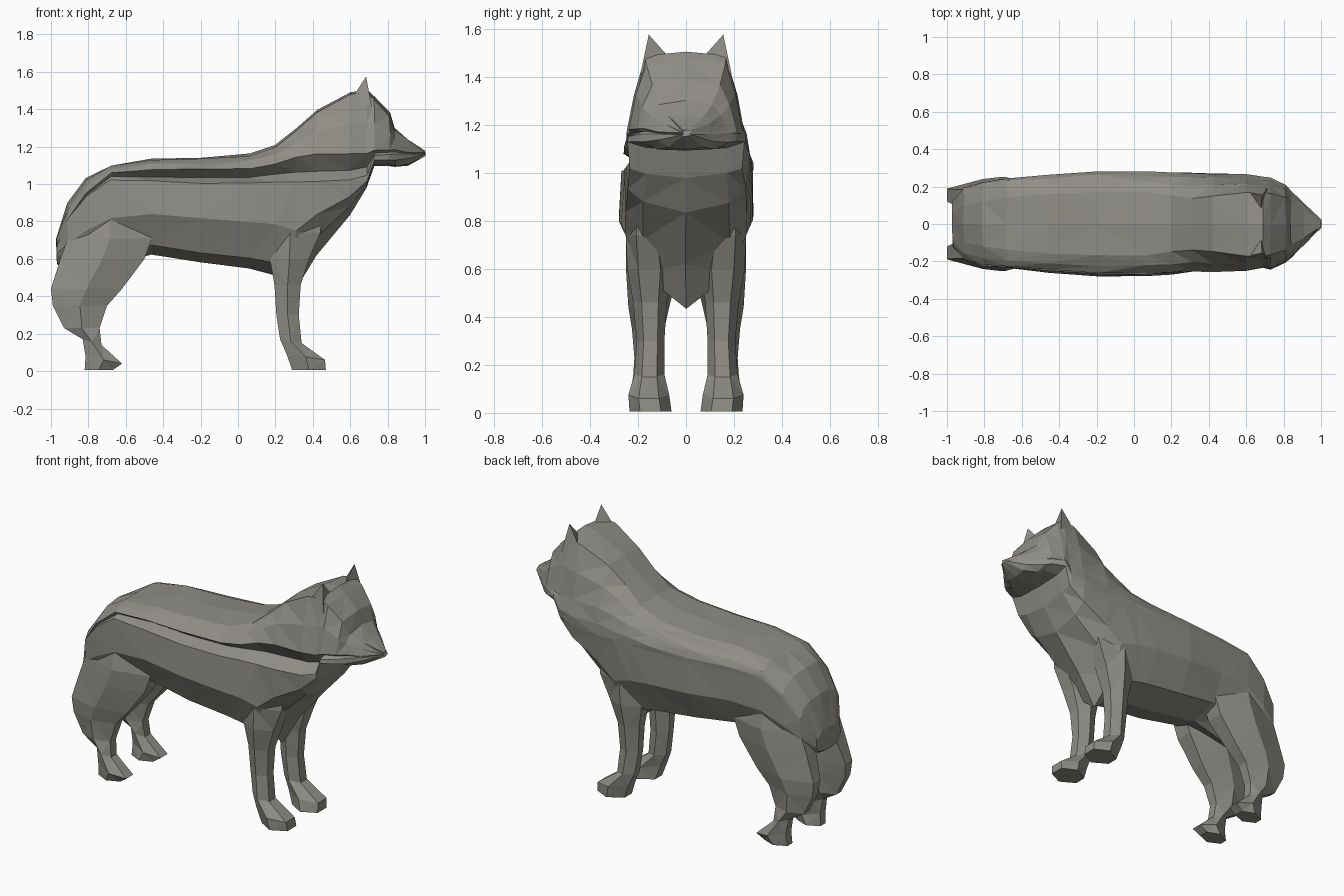
import bpy
import bmesh
import random
from mathutils import Vector

random.seed(4)
default_cube = bpy.data.objects.get("Cube")
if default_cube:
    bpy.data.objects.remove(default_cube)

# Single fur colour
fur = bpy.data.materials.new("warm grey fur")
fur.use_nodes = True
fur.diffuse_color = (0.28, 0.27, 0.24, 1)
fur.node_tree.nodes["Principled BSDF"].inputs["Base Color"].default_value = fur.diffuse_color


def finish(bm, name):
    """Turn a bmesh into a flat shaded, triangulated object."""
    bmesh.ops.recalc_face_normals(bm, faces=bm.faces)
    bmesh.ops.triangulate(bm, faces=bm.faces, quad_method='SHORT_EDGE')
    mesh = bpy.data.meshes.new(name)
    bm.to_mesh(mesh)
    bm.free()
    mesh.materials.append(fur)
    obj = bpy.data.objects.new(name, mesh)
    bpy.context.collection.objects.link(obj)
    return obj


def loft(name, rings, jitter=0.0):
    """Skin a list of closed rings and cap both ends."""
    bm = bmesh.new()
    loops = []
    for ring in rings:
        loop = []
        for point in ring:
            shake = Vector([random.uniform(-jitter, jitter) for _ in range(3)])
            loop.append(bm.verts.new(Vector(point) + shake))
        loops.append(loop)
    count = len(loops[0])
    for low, high in zip(loops, loops[1:]):
        for i in range(count):
            j = (i + 1) % count
            bm.faces.new((low[i], low[j], high[j], high[i]))
    bm.faces.new(loops[0])
    bm.faces.new(loops[-1])
    return finish(bm, name)


def body_ring(x, top, crown, edge, gap, half, bottom):
    """Cross-section with a fold under the mantle on the right side."""
    ledge = edge - gap
    fold = min(gap * 1.2, 0.09)
    mantle = half - min(gap * 0.3, 0.02)
    upper = (top + edge) / 2
    depth = ledge - bottom
    drop = min((top - edge) * 0.12, 0.015)
    # The chest narrows to a keel, the belly stays rounder
    chest = 0.25 < x < 0.7
    flank, lift = (0.93, 0.25) if chest else (0.99, 0.13)

    def side(sign, inset):
        return [
            (x, sign * crown, top - drop),
            (x, sign * (crown * 0.4 + mantle * 0.6), upper),
            (x, sign * mantle, edge),
            (x, sign * (half - inset), edge - gap * 0.6),
            (x, sign * (half - inset * 0.15), ledge),
            (x, sign * half * flank, ledge - depth * 0.45),
            (x, sign * half * 0.67, bottom + depth * lift),
        ]

    left = side(1, 0)
    right = side(-1, fold)
    return [(x, 0, top)] + left + [(x, 0, bottom)] + right[::-1]


# Body, neck and head: x, top, crown, mantle edge, fold gap, half width, bottom
stations = [
    (-0.97, 0.71, 0.07, 0.68, 0.01, 0.12, 0.57),
    (-0.91, 0.9, 0.1, 0.82, 0.01, 0.19, 0.54),
    (-0.81, 1.03, 0.12, 0.95, 0.015, 0.225, 0.54),
    (-0.68, 1.1, 0.14, 1.06, 0.035, 0.24, 0.57),
    (-0.46, 1.14, 0.16, 1.08, 0.065, 0.26, 0.62),
    (-0.2, 1.14, 0.17, 1.08, 0.075, 0.28, 0.58),
    (0.06, 1.16, 0.17, 1.085, 0.08, 0.28, 0.545),
    (0.2, 1.21, 0.15, 1.11, 0.1, 0.275, 0.51),
    (0.31, 1.3, 0.14, 1.14, 0.13, 0.27, 0.43),
    (0.42, 1.4, 0.15, 1.16, 0.15, 0.27, 0.62),
    (0.6, 1.49, 0.17, 1.16, 0.14, 0.265, 0.83),
    (0.69, 1.5, 0.17, 1.16, 0.11, 0.25, 0.98),
    (0.73, 1.47, 0.165, 1.18, 0.03, 0.245, 1.1),
    (0.81, 1.38, 0.14, 1.18, 0.02, 0.21, 1.1),
    (0.84, 1.3, 0.11, 1.18, 0.02, 0.18, 1.09),
    (0.91, 1.24, 0.07, 1.17, 0.01, 0.11, 1.1),
    (1.0, 1.18, 0.015, 1.165, 0.005, 0.02, 1.15),
]
loft("body_and_head", [body_ring(*s) for s in stations], 0.004)


def leg_ring(back, front, inner, outer, z, slope, sign):
    """Six-sided leg section; the slope lowers the front edge."""
    mid_y = (inner + outer) / 2
    width = front - back
    points = [
        (back, inner * 0.7 + outer * 0.3, 0),
        (back, inner * 0.3 + outer * 0.7, 0),
        (back + width * 0.5, outer, 0.5),
        (front, mid_y + (outer - inner) * 0.25, 1),
        (front, mid_y - (outer - inner) * 0.25, 1),
        (back + width * 0.5, inner, 0.5),
    ]
    return [(x, sign * y, z - slope * t) for x, y, t in points]


# Leg sections: back x, front x, inner y, outer y, z, slope
front_leg = [
    (0.29, 0.47, 0.06, 0.235, 0.005, 0),
    (0.26, 0.465, 0.07, 0.24, 0.09, 0.03),
    (0.225, 0.34, 0.09, 0.215, 0.17, 0.02),
    (0.205, 0.325, 0.09, 0.205, 0.3, 0),
    (0.195, 0.335, 0.08, 0.22, 0.46, 0),
    (0.17, 0.38, 0.06, 0.245, 0.6, 0),
    (0.12, 0.44, 0.08, 0.25, 0.74, 0),
    (0.14, 0.46, 0.08, 0.23, 0.9, 0),
]
hind_leg = [
    (-0.82, -0.67, 0.1, 0.22, 0.005, 0),
    (-0.815, -0.62, 0.1, 0.235, 0.08, 0.04),
    (-0.83, -0.73, 0.11, 0.22, 0.17, 0.03),
    (-0.93, -0.74, 0.1, 0.215, 0.23, 0),
    (-0.99, -0.7, 0.09, 0.225, 0.35, 0),
    (-1.0, -0.62, 0.07, 0.24, 0.44, 0),
    (-0.95, -0.5, 0.03, 0.25, 0.6, 0),
    (-0.91, -0.46, 0.03, 0.25, 0.71, 0),
    (-0.84, -0.52, 0.05, 0.21, 0.92, 0),
]
for side_name, sign in (("left", 1), ("right", -1)):
    for part, sections in (("front_leg", front_leg), ("hind_leg", hind_leg)):
        rings = [leg_ring(*s, sign) for s in sections]
        loft(side_name + "_" + part, rings)

    # Pointed ear
    bm = bmesh.new()
    corners = [(0.61, 0.17, 1.46), (0.68, 0.08, 1.49), (0.715, 0.19, 1.41)]
    base = [bm.verts.new((x, sign * y, z)) for x, y, z in corners]
    tip = bm.verts.new((0.685, sign * 0.155, 1.575))
    bm.faces.new(base)
    for i in range(3):
        bm.faces.new((base[i], base[(i + 1) % 3], tip))
    finish(bm, side_name + "_ear")
